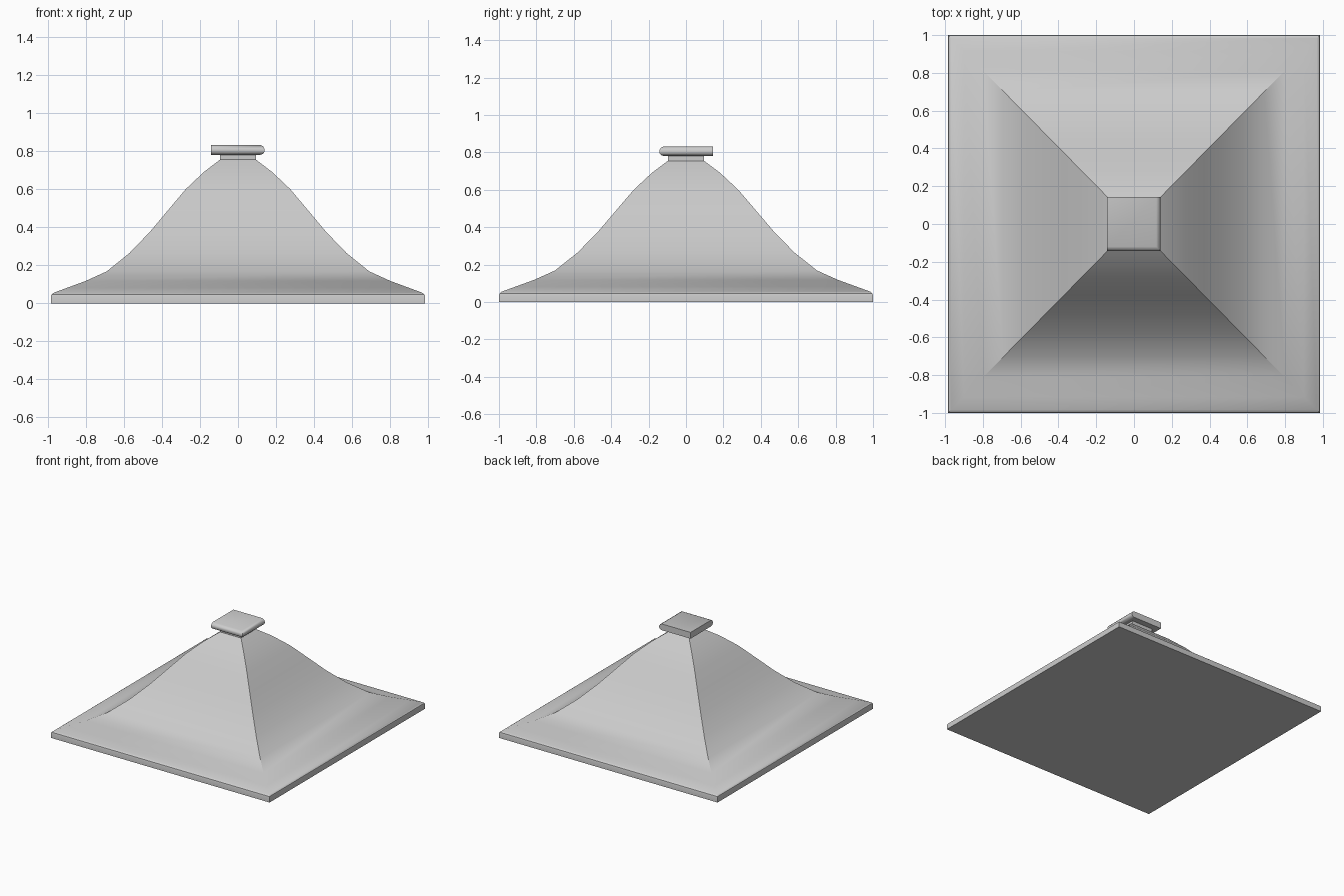
import bpy, bmesh, math

if "Cube" in bpy.data.objects:
    bpy.data.objects.remove(bpy.data.objects["Cube"])


def loft(name, rings, angle):
    """Stack rectangles (x0, x1, y0, y1, z) from bottom to top and cap both ends."""
    bm = bmesh.new()
    loops = []
    for x0, x1, y0, y1, z in rings:
        loops.append([bm.verts.new(p) for p in
                      ((x0, y0, z), (x1, y0, z), (x1, y1, z), (x0, y1, z))])
    for a, b in zip(loops, loops[1:]):
        for i in range(4):
            j = (i + 1) % 4
            bm.faces.new((a[i], a[j], b[j], b[i]))
    bm.faces.new(loops[0][::-1])
    bm.faces.new(loops[-1])
    mesh = bpy.data.meshes.new(name)
    bm.to_mesh(mesh)
    bm.free()
    obj = bpy.data.objects.new(name, mesh)
    bpy.context.collection.objects.link(obj)
    bpy.ops.object.select_all(action='DESELECT')
    obj.select_set(True)
    bpy.context.view_layer.objects.active = obj
    bpy.ops.object.shade_smooth_by_angle(angle=math.radians(angle))
    return obj


def centred(points, sy):
    return [(-w, w, -w * sy, w * sy, z) for w, z in points]


# Flared roof: rounded eave, then an S-curve up to the neck
roof = [(0.984, 0), (0.984, 0.035), (0.981, 0.046), (0.968, 0.056),
        (0.90, 0.081), (0.80, 0.118), (0.69, 0.168), (0.57, 0.265),
        (0.463, 0.376), (0.37, 0.487), (0.275, 0.60), (0.18, 0.69),
        (0.095, 0.755)]
loft("roof", centred(roof, 1.016), 33)

# Short neck
loft("neck", centred([(0.094, 0.75), (0.094, 0.79)], 1.016), 30)

# Cap slab: edges rounded on the front and right only
cap = [(0.022, 0.781), (0.008, 0.786), (0.0, 0.797),
       (0.0, 0.812), (0.008, 0.825), (0.022, 0.832)]
loft("cap", [(-0.142, 0.14 - i, -0.142 + i, 0.144, z) for i, z in cap], 50)
